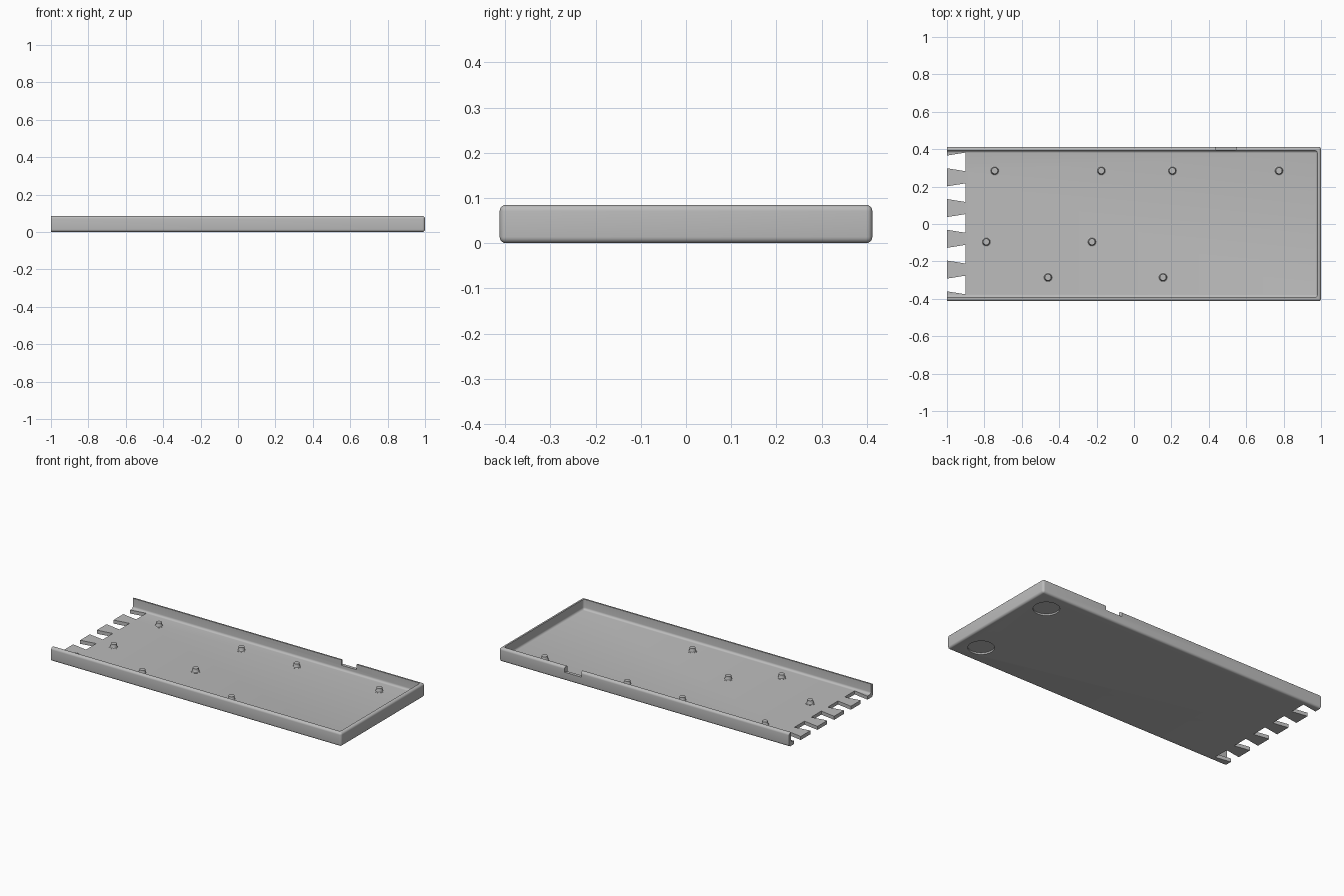
import bpy, bmesh, math
from mathutils import Matrix

if "Cube" in bpy.data.objects:
    bpy.data.objects.remove(bpy.data.objects["Cube"], do_unlink=True)

HALF_W, HEIGHT = 0.4125, 0.085
WALL, FLOOR, ROUND = 0.02, 0.022, 0.014

grey = bpy.data.materials.new("plain grey")
grey.use_nodes = True
grey.diffuse_color = (0.5, 0.5, 0.5, 1)
grey.node_tree.nodes["Principled BSDF"].inputs["Base Color"].default_value = (0.5, 0.5, 0.5, 1)


def finish(name, bm):
    bmesh.ops.recalc_face_normals(bm, faces=bm.faces)
    mesh = bpy.data.meshes.new(name)
    bm.to_mesh(mesh)
    bm.free()
    mesh.materials.append(grey)
    ob = bpy.data.objects.new(name, mesh)
    bpy.context.collection.objects.link(ob)
    return ob


def smooth(ob):
    bpy.ops.object.select_all(action="DESELECT")
    ob.select_set(True)
    bpy.context.view_layer.objects.active = ob
    bpy.ops.object.shade_smooth_by_angle(angle=math.radians(35))


def rounded_box(name, x0, x1, half_y, z0, z1, radius):
    """Box with rounded lower edges and closed-end corners, square at x0 and z1."""
    bm = bmesh.new()
    bmesh.ops.create_cube(bm, size=1)
    for v in bm.verts:
        v.co = (x1 if v.co.x > 0 else x0, math.copysign(half_y, v.co.y),
                z1 if v.co.z > 0 else z0)
    edges = []
    for e in bm.edges:
        at_open = all(v.co.x == x0 for v in e.verts)
        at_top = all(v.co.z == z1 for v in e.verts)
        upright = e.verts[0].co.z != e.verts[1].co.z
        if not at_open and not at_top and not (upright and e.verts[0].co.x == x0):
            edges.append(e)
    bmesh.ops.bevel(bm, geom=edges, offset=radius, segments=5, profile=0.5, affect="EDGES")
    return finish(name, bm)


def prism(name, outline, z0, z1):
    bm = bmesh.new()
    face = bm.faces.new([bm.verts.new((x, y, z0)) for x, y in outline])
    ext = bmesh.ops.extrude_face_region(bm, geom=[face])
    for v in ext["geom"]:
        if isinstance(v, bmesh.types.BMVert):
            v.co.z = z1
    return finish(name, bm)


def cut(target, cutter):
    cutter.hide_render = True
    mod = target.modifiers.new("cut", "BOOLEAN")
    mod.operation, mod.solver, mod.object = "DIFFERENCE", "EXACT", cutter
    bpy.context.view_layer.objects.active = target
    bpy.ops.object.modifier_apply(modifier=mod.name)
    bpy.data.objects.remove(cutter, do_unlink=True)


# Tray shell, open at the right end
tray = rounded_box("tray", -1, 1, HALF_W, 0, HEIGHT, ROUND)
cut(tray, rounded_box("cavity_cutter", -1.1, 1 - WALL, HALF_W - WALL, FLOOR, HEIGHT + 0.1, ROUND))

# Flared slots leaving dovetail teeth along the open end
for i in range(-2, 3):
    y = i * 0.1645 + 0.003
    outline = [(-1.05, y - 0.026), (-0.9, y - 0.05), (-0.9, y + 0.05), (-1.05, y + 0.026)]
    cut(tray, prism("slot_cutter", outline, -0.05, FLOOR + 0.02))

# Notch in the rim of the back wall
notch = [(0.442, 0.38), (0.54, 0.38), (0.552, 0.425), (0.43, 0.425)]
cut(tray, prism("notch_cutter", notch, 0.052, 0.15))

# Round foot recesses underneath
for side in (-1, 1):
    bm = bmesh.new()
    bmesh.ops.create_cone(bm, cap_ends=True, segments=48, radius1=0.074, radius2=0.074,
                          depth=0.02, matrix=Matrix.Translation((0.866, side * 0.28, 0)))
    cut(tray, finish("recess_cutter", bm))
smooth(tray)

# Mounting posts with a flared foot, lathed from a profile
POST = [(0, -0.004), (0.026, -0.004), (0.026, 0.001), (0.021, 0.003), (0.018, 0.008),
        (0.017, 0.024), (0, 0.024)]
SPOTS = [(-0.745, 0.285), (-0.175, 0.285), (0.205, 0.285), (0.775, 0.285),
         (-0.79, -0.095), (-0.225, -0.095), (-0.46, -0.285), (0.155, -0.285)]
for n, (x, y) in enumerate(SPOTS, 1):
    bm = bmesh.new()
    verts = [bm.verts.new((r, 0, z)) for r, z in POST]
    edges = [bm.edges.new(pair) for pair in zip(verts, verts[1:])]
    bmesh.ops.spin(bm, geom=verts + edges, cent=(0, 0, 0), axis=(0, 0, 1),
                   angle=math.tau, steps=24)
    bmesh.ops.remove_doubles(bm, verts=bm.verts, dist=0.0001)
    post = finish(f"mounting_post_{n}", bm)
    post.location = (x, y, FLOOR)
    smooth(post)
